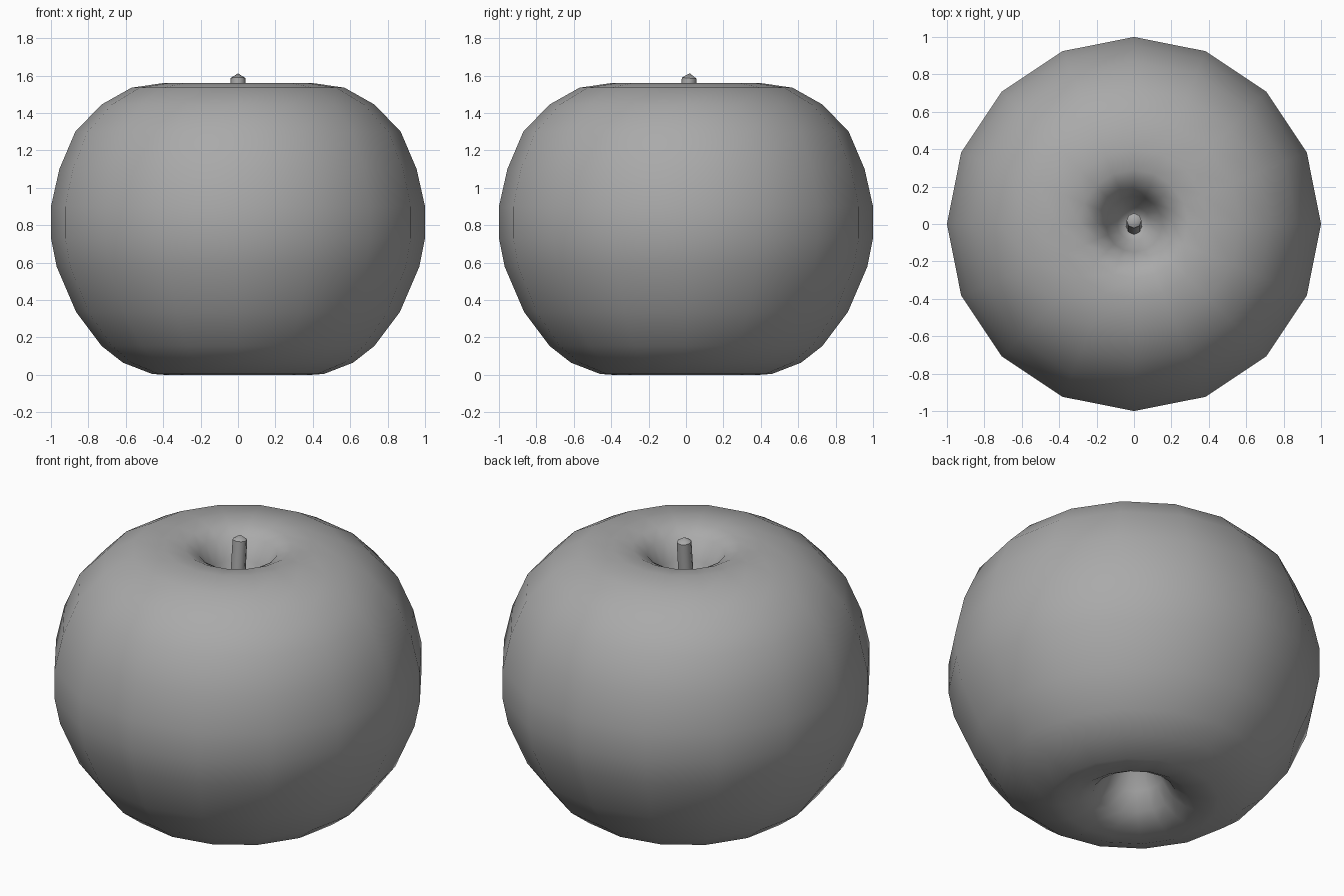
import bpy
import bmesh
from math import cos, sin, tau
from mathutils import Vector

cube = bpy.data.objects.get("Cube")
if cube:
    bpy.data.objects.remove(cube)

grey = bpy.data.materials.new("plain grey")
grey.use_nodes = True
colour = (0.40, 0.40, 0.40, 1)
grey.diffuse_color = colour
grey.node_tree.nodes["Principled BSDF"].inputs["Base Color"].default_value = colour


def lathe(name, profile, sides, base=Vector((0, 0, 0)), axis=Vector((0, 0, 1)), angle=60):
    """Revolve (radius, height) points, listed bottom to top, around an axis."""
    bm = bmesh.new()
    turn = axis.to_track_quat("Z", "Y")
    rings = []
    for r, h in profile:
        count = sides if r > 0 else 1
        rings.append([
            bm.verts.new(base + turn @ Vector((r * cos(tau * i / sides), r * sin(tau * i / sides), h)))
            for i in range(count)])
    for low, high in zip(rings, rings[1:]):
        for i in range(sides):
            j = (i + 1) % sides
            if len(low) == 1:
                bm.faces.new((low[0], high[j], high[i]))
            elif len(high) == 1:
                bm.faces.new((low[i], low[j], high[0]))
            else:
                bm.faces.new((low[i], low[j], high[j], high[i]))
    bmesh.ops.recalc_face_normals(bm, faces=bm.faces)
    mesh = bpy.data.meshes.new(name)
    bm.to_mesh(mesh)
    bm.free()
    mesh.materials.append(grey)
    obj = bpy.data.objects.new(name, mesh)
    bpy.context.collection.objects.link(obj)
    bpy.ops.object.select_all(action="DESELECT")
    obj.select_set(True)
    bpy.context.view_layer.objects.active = obj
    bpy.ops.object.shade_smooth_by_angle(angle=tau * angle / 360)
    return obj


# Fruit body, from the bottom hollow round the side to the top hollow
body = [
    (0, 0.36), (0.09, 0.30), (0.16, 0.16), (0.22, 0.065), (0.30, 0.02),
    (0.39, 0.0), (0.46, 0.005), (0.615, 0.065), (0.73, 0.155), (0.865, 0.335),
    (0.97, 0.58), (1.0, 0.73), (1.0, 0.90), (0.955, 1.10), (0.87, 1.30),
    (0.73, 1.445), (0.57, 1.535), (0.40, 1.56), (0.29, 1.55), (0.21, 1.51),
    (0.15, 1.40), (0.09, 1.25), (0, 1.18)]
lathe("fruit_body", body, 16, angle=80)

# Stem, leaning slightly backwards, with a pointed tip
foot = Vector((0, -0.02, 1.15))
tip = Vector((0, 0.02, 1.612))
length = (tip - foot).length
lathe("stem", [(0, 0), (0.042, 0), (0.04, length - 0.026), (0, length)],
      8, foot, (tip - foot).normalized(), angle=50)
